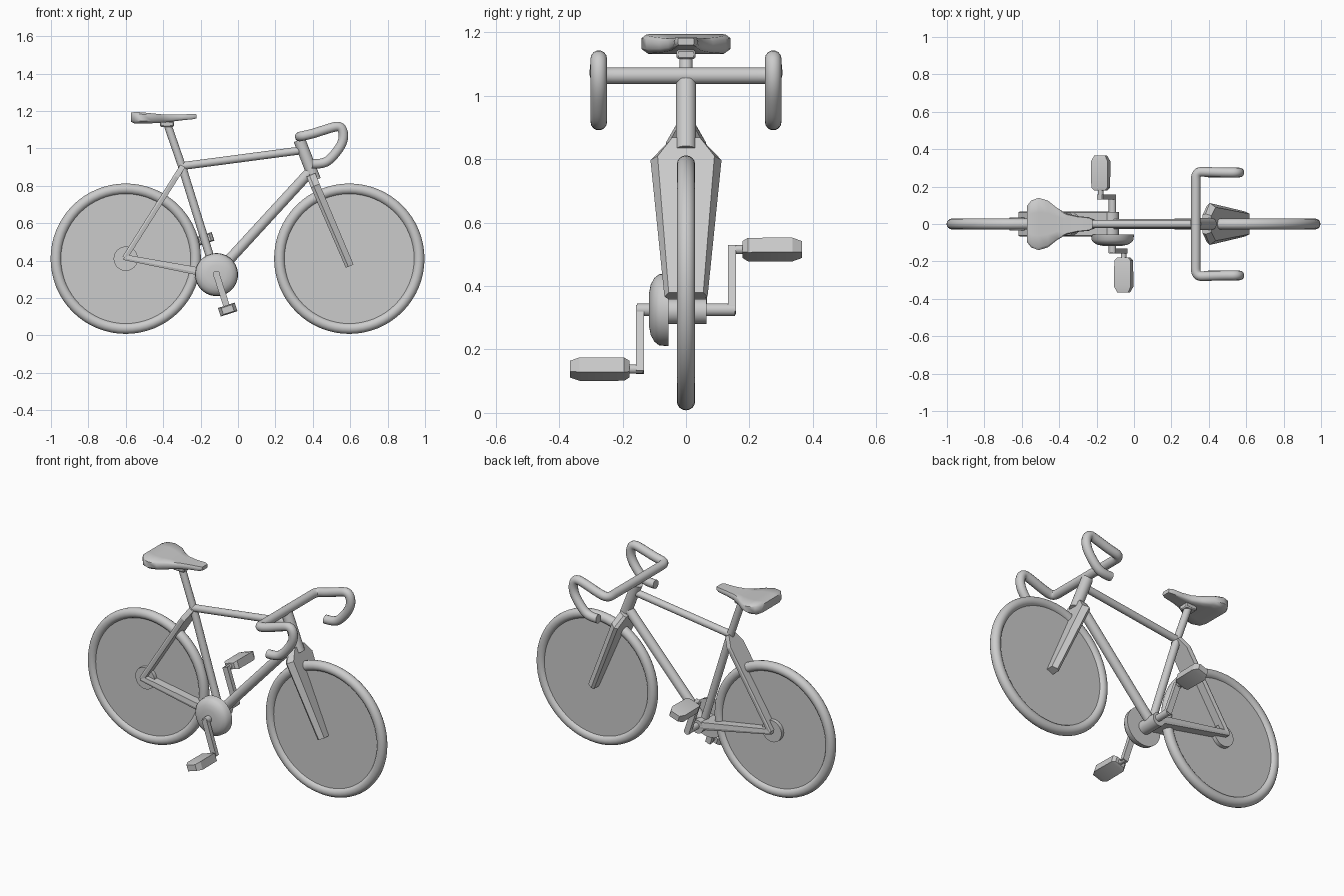
import bpy, bmesh, math
from mathutils import Vector

cube = bpy.data.objects.get("Cube")
if cube:
    bpy.data.objects.remove(cube, do_unlink=True)

grey = bpy.data.materials.new("plain grey")
grey.use_nodes = True
COLOUR = (0.6, 0.6, 0.6, 1)
grey.diffuse_color = COLOUR
grey.node_tree.nodes["Principled BSDF"].inputs["Base Color"].default_value = COLOUR


def finish(obj, name, angle=35):
    obj.name = name
    obj.data.materials.clear()
    obj.data.materials.append(grey)
    bpy.ops.object.select_all(action="DESELECT")
    obj.select_set(True)
    bpy.context.view_layer.objects.active = obj
    bpy.ops.object.shade_smooth_by_angle(angle=math.radians(angle))
    return obj


def from_bmesh(bm, name, angle=35):
    bmesh.ops.recalc_face_normals(bm, faces=bm.faces)
    mesh = bpy.data.meshes.new(name)
    bm.to_mesh(mesh)
    bm.free()
    obj = bpy.data.objects.new(name, mesh)
    bpy.context.collection.objects.link(obj)
    return finish(obj, name, angle)


def loft(name, rings, angle=35):
    """Skin a list of equal rings and cap both ends."""
    bm = bmesh.new()
    loops = [[bm.verts.new(p) for p in ring] for ring in rings]
    n = len(loops[0])
    for a, b in zip(loops, loops[1:]):
        for i in range(n):
            j = (i + 1) % n
            bm.faces.new((a[i], a[j], b[j], b[i]))
    bm.faces.new(loops[0])
    bm.faces.new(loops[-1])
    return from_bmesh(bm, name, angle)


def tube(name, a, b, r, r2=None, sides=24):
    a, b = Vector(a), Vector(b)
    bpy.ops.mesh.primitive_cone_add(vertices=sides, radius1=r, radius2=r if r2 is None else r2,
                                    depth=(b - a).length, location=(a + b) / 2)
    obj = bpy.context.object
    obj.rotation_euler = (b - a).to_track_quat("Z", "Y").to_euler()
    return finish(obj, name)


def box(name, centre, size, tilt=0, bevel=0.0):
    bpy.ops.mesh.primitive_cube_add(size=1, location=centre, rotation=(0, tilt, 0))
    obj = bpy.context.object
    obj.scale = size
    bpy.ops.object.transform_apply(location=False, rotation=False, scale=True)
    if bevel:
        mod = obj.modifiers.new("bevel", "BEVEL")
        mod.width = bevel
    return finish(obj, name)


def blade(name, stations, rear=0.88, front=0.8):
    """Wide tapering blade; each station is x, z, half width, thickness."""
    start, end = Vector(stations[0][:2]), Vector(stations[-1][:2])
    d = (end - start).normalized()
    side = Vector((-d.y, d.x))
    rings = []
    for x, z, w, t in stations:
        outline = [(-w * rear, -t / 2), (-w, -t / 6), (-w * front, t / 2),
                   (w * front, t / 2), (w, -t / 6), (w * rear, -t / 2)]
        rings.append([(x + side.x * n, y, z + side.y * n) for y, n in outline])
    return loft(name, rings, 20)


# Wheels: rounded tyre with a solid disc
for name, x in (("rear", -0.6), ("front", 0.595)):
    centre = (x, 0, 0.41)
    bpy.ops.mesh.primitive_torus_add(location=centre, rotation=(math.pi / 2, 0, 0), major_segments=64,
                                     minor_segments=16, major_radius=0.373, minor_radius=0.029)
    finish(bpy.context.object, name + "_tyre")
    tube(name + "_disc", (x, -0.012, 0.41), (x, 0.012, 0.41), 0.36, sides=64)
tube("rear_hub", (-0.6, -0.035, 0.41), (-0.6, 0.035, 0.41), 0.065, sides=32)

# Main frame tubes
SEAT_TOP, BRACKET = (-0.3, 0, 0.905), (-0.12, 0, 0.325)
tube("seat_tube", SEAT_TOP, BRACKET, 0.022)
tube("seat_post", SEAT_TOP, (-0.378, 0, 1.13), 0.021)
tube("top_tube", SEAT_TOP, (0.345, 0, 0.99), 0.021)
tube("down_tube", (0.39, 0, 0.88), BRACKET, 0.028)
tube("head_tube", (0.328, 0, 1.045), (0.412, 0, 0.83), 0.032)
tube("bottom_bracket", (-0.12, -0.065, 0.32), (-0.12, 0.065, 0.32), 0.04)

# Fork and rear stays
blade("front_fork", [(0.39, 0.858, 0.055, 0.05), (0.413, 0.8, 0.112, 0.05), (0.597, 0.37, 0.068, 0.045)])
blade("seat_stays", [(-0.295, 0.905, 0.03, 0.03), (-0.33, 0.85, 0.063, 0.03), (-0.605, 0.415, 0.066, 0.028)],
      0.95, 0.95)
blade("chain_stays", [(-0.61, 0.418, 0.066, 0.03), (-0.12, 0.325, 0.066, 0.045)], 0.95, 0.95)

# Handlebar: one swept tube, mirrored across the centre
half = [(0.33, 0.08, 1.063), (0.33, 0.2, 1.063), (0.33, 0.28, 1.063), (0.40, 0.278, 1.078),
        (0.48, 0.275, 1.105), (0.555, 0.275, 1.125), (0.57, 0.275, 1.04), (0.50, 0.275, 0.945),
        (0.45, 0.275, 0.915), (0.395, 0.275, 0.917)]
path = [(x, -y, z) for x, y, z in reversed(half)] + half
curve = bpy.data.curves.new("handlebar", "CURVE")
curve.dimensions = "3D"
curve.bevel_depth = 0.026
curve.bevel_resolution = 5
curve.use_fill_caps = True
spline = curve.splines.new("NURBS")
spline.points.add(len(path) - 1)
for point, co in zip(spline.points, path):
    point.co = (*co, 1)
spline.order_u = 3
spline.use_endpoint_u = True
spline.resolution_u = 6
bar = bpy.data.objects.new("handlebar", curve)
bpy.context.collection.objects.link(bar)
bpy.ops.object.select_all(action="DESELECT")
bar.select_set(True)
bpy.context.view_layer.objects.active = bar
bpy.ops.object.convert(target="MESH")
finish(bpy.context.object, "handlebar", 50)

# Saddle: each station is x, half width, bottom, top
saddle = [(-0.573, 0.095, 1.142, 1.19), (-0.55, 0.125, 1.132, 1.195), (-0.51, 0.14, 1.132, 1.192),
          (-0.46, 0.125, 1.134, 1.187), (-0.41, 0.085, 1.137, 1.182), (-0.36, 0.056, 1.142, 1.18),
          (-0.30, 0.042, 1.15, 1.181), (-0.24, 0.036, 1.156, 1.184), (-0.222, 0.026, 1.16, 1.182)]
rings = []
for x, w, low, high in saddle:
    mid = low * 0.75 + high * 0.25
    prof = [(0.5, low), (0.85, low), (1, mid), (1, high - 0.01), (0.9, high), (0.45, high)]
    rings.append([(x, w * s, z) for s, z in prof] + [(x, -w * s, z) for s, z in reversed(prof)])
loft("saddle", rings, 50)
box("saddle_clamp", (-0.38, 0, 1.13), (0.075, 0.06, 0.03), 0, 0.006)

# Chainring: domed disc made from stacked rings
dome = [(-0.055, 0.115), (-0.085, 0.112), (-0.1, 0.1), (-0.111, 0.08), (-0.117, 0.05)]
rings = []
for y, r in dome:
    angles = [math.tau * i / 40 for i in range(40)]
    rings.append([(-0.115 + r * math.cos(a), y, 0.325 + r * math.sin(a)) for a in angles])
loft("chainring", rings, 45)

# Cranks and pedals, one on each side
tube("crank_axle", (-0.115, -0.155, 0.325), (-0.115, 0.155, 0.325), 0.02)
for name, s, x, z in (("right", -1, -0.055, 0.138), ("left", 1, -0.178, 0.515)):
    arm = Vector((x + 0.115, 0, z - 0.325))
    tilt = math.atan2(arm.x, arm.z)
    box(name + "_crank", ((x - 0.115) / 2, s * 0.145, (z + 0.325) / 2), (0.034, 0.026, arm.length + 0.02), tilt)
    tube(name + "_pedal_axle", (x, s * 0.135, z), (x, s * 0.2, z), 0.014)
    rings = []
    along = arm.normalized()
    across = Vector((along.z, 0, -along.x))
    for y, w, t in ((0.178, 0.03, 0.018), (0.195, 0.045, 0.024), (0.335, 0.047, 0.024), (0.366, 0.03, 0.018)):
        rings.append([Vector((x, s * y, z)) + across * w * u + along * t * v
                      for u, v in ((-1, -1), (1, -1), (1, 1), (-1, 1))])
    loft(name + "_pedal", rings, 25)
